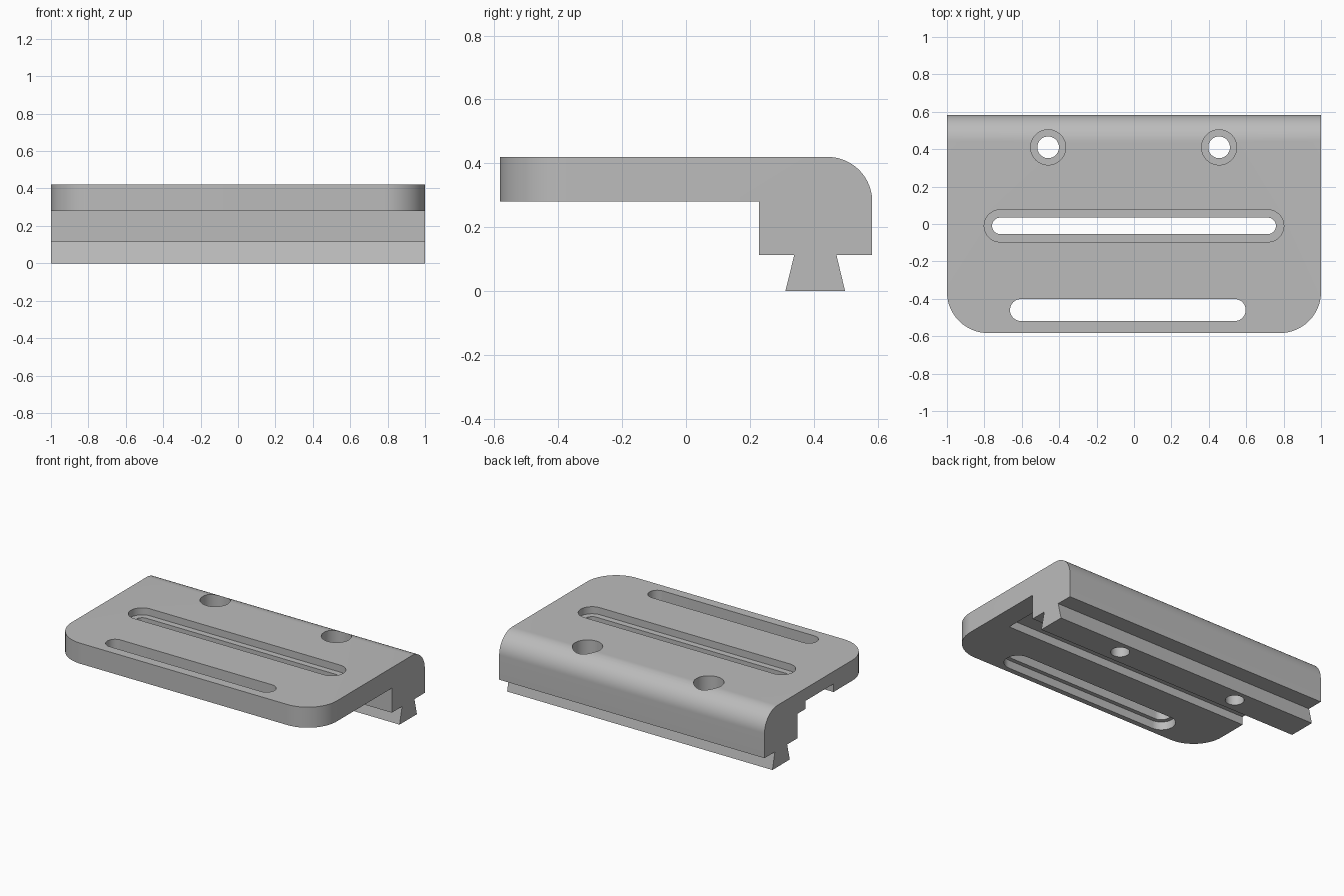
import bpy
import bmesh
import math
from mathutils import Vector

default = bpy.data.objects.get("Cube")
if default:
    bpy.data.objects.remove(default, do_unlink=True)

grey = bpy.data.materials.new("satin grey")
grey.use_nodes = True
GREY = (0.5, 0.5, 0.5, 1)
grey.diffuse_color = GREY
grey.node_tree.nodes["Principled BSDF"].inputs["Base Color"].default_value = GREY

TOP, UNDER, FRONT, BACK = 0.42, 0.28, -0.583, 0.583


def prism(name, points, direction):
    """Extrude a closed outline along a direction."""
    bm = bmesh.new()
    face = bm.faces.new([bm.verts.new(p) for p in points])
    new = bmesh.ops.extrude_face_region(bm, geom=[face])["geom"]
    bmesh.ops.translate(bm, vec=Vector(direction),
                        verts=[g for g in new if isinstance(g, bmesh.types.BMVert)])
    bmesh.ops.recalc_face_normals(bm, faces=bm.faces)
    mesh = bpy.data.meshes.new(name)
    bm.to_mesh(mesh)
    bm.free()
    obj = bpy.data.objects.new(name, mesh)
    bpy.context.collection.objects.link(obj)
    return obj


def slot(name, x0, x1, y, r, z0, z1, steps=24):
    """Round-ended vertical cutter; equal x0 and x1 give a cylinder."""
    points = []
    for cx, start in ((x1, -math.pi / 2), (x0, math.pi / 2)):
        last = steps if x0 == x1 else steps + 1
        for i in range(last):
            a = start + math.pi * i / steps
            points.append((cx + r * math.cos(a), y + r * math.sin(a), z0))
    return prism(name, points, (0, 0, z1 - z0))


# Bracket body: plate, rear block and dovetail rail in one side profile
profile = [(FRONT, TOP), (BACK, TOP), (BACK, 0.113), (0.471, 0.113),
           (0.498, 0), (0.311, 0), (0.339, 0.113), (0.228, 0.113),
           (0.228, UNDER), (FRONT, UNDER)]
body = prism("mounting_plate", [(-1, y, z) for y, z in profile], (2, 0, 0))

# Rounded front corners and rounded rear top edge
bm = bmesh.new()
bm.from_mesh(body.data)


def round_edges(rule, radius):
    edges = [e for e in bm.edges if all(rule(v.co) for v in e.verts)]
    bmesh.ops.bevel(bm, geom=edges, offset=radius, offset_type='OFFSET',
                    segments=20, profile=0.5, affect='EDGES')


round_edges(lambda c: c.y > BACK - 0.001 and c.z > TOP - 0.001, 0.14)
for side in (-1, 1):
    round_edges(lambda c: c.y < FRONT + 0.001 and c.x * side > 0.999, 0.22)
bmesh.ops.recalc_face_normals(bm, faces=bm.faces)
bm.to_mesh(body.data)
bm.free()

# Cutters: stepped slots, underside channel and counterbored screw holes
channel = [(-1.1, -0.16, 0.2), (0.86, -0.16, 0.2),
           (0.86, 0.14, 0.2), (-1.1, 0.14, 0.2)]
cutters = [
    prism("channel_cutter", channel, (0, 0, 0.135)),
    slot("middle_slot_cutter", -0.715, 0.715, -0.01, 0.044, 0.2, 0.5),
    slot("middle_recess_cutter", -0.715, 0.715, -0.01, 0.086, 0.372, 0.5),
    slot("front_slot_cutter", -0.604, 0.538, -0.46, 0.059, 0.2, 0.5),
    slot("front_recess_cutter", -0.604, 0.538, -0.46, 0.087, 0.2, 0.335),
]
for x in (-0.459, 0.455):
    cutters.append(slot("screw_hole_cutter", x, x, 0.41, 0.058, -0.1, 0.5))
    cutters.append(slot("screw_recess_cutter", x, x, 0.41, 0.094, 0.22, 0.5))

for cutter in cutters:
    cutter.hide_render = True
    mod = body.modifiers.new(cutter.name, 'BOOLEAN')
    mod.operation = 'DIFFERENCE'
    mod.solver = 'EXACT'
    mod.object = cutter

# Bake the cuts and drop the cutters
graph = bpy.context.evaluated_depsgraph_get()
graph.update()
cut_mesh = bpy.data.meshes.new_from_object(body.evaluated_get(graph))
body.modifiers.clear()
body.data = cut_mesh
for cutter in cutters:
    bpy.data.objects.remove(cutter, do_unlink=True)

body.data.materials.clear()
body.data.materials.append(grey)
for poly in body.data.polygons:
    poly.material_index = 0

# Smooth curves, crisp edges
bpy.ops.object.select_all(action='DESELECT')
body.select_set(True)
bpy.context.view_layer.objects.active = body
bpy.ops.object.shade_smooth_by_angle(angle=math.radians(30))
